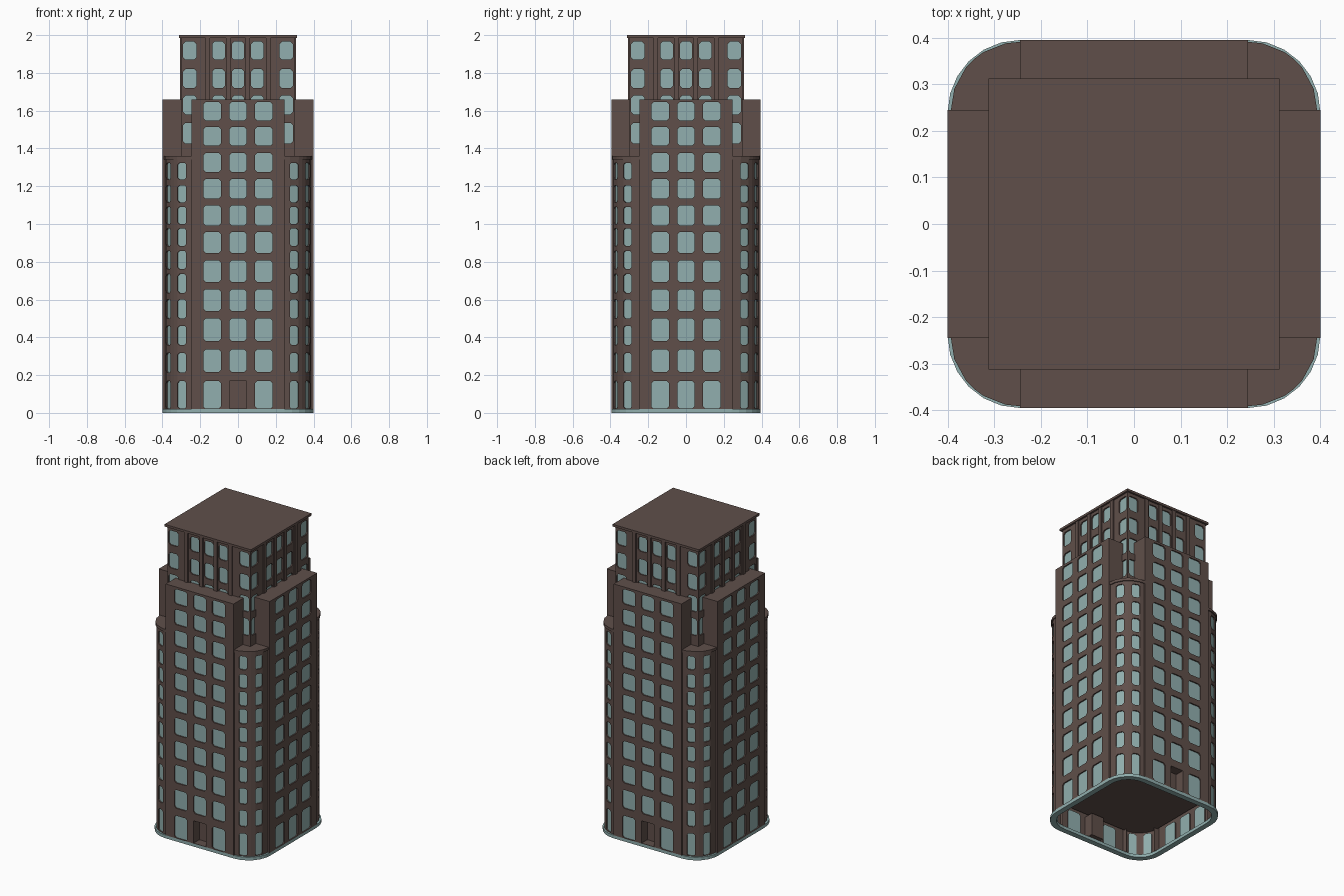
import bpy, bmesh, math
from mathutils import Vector

if "Cube" in bpy.data.objects:
    bpy.data.objects.remove(bpy.data.objects["Cube"])


def material(name, rgb):
    m = bpy.data.materials.new(name)
    m.diffuse_color = (*rgb, 1)
    m.use_nodes = True
    m.node_tree.nodes["Principled BSDF"].inputs["Base Color"].default_value = m.diffuse_color
    return m


BROWN = material("brown_stone", (0.116, 0.078, 0.068))
TEAL = material("pale_teal_glass", (0.285, 0.43, 0.425))


def finish(bm, name, mats=(BROWN, TEAL)):
    me = bpy.data.meshes.new(name)
    bm.to_mesh(me)
    bm.free()
    for m in mats:
        me.materials.append(m)
    ob = bpy.data.objects.new(name, me)
    bpy.context.collection.objects.link(ob)
    return ob


def face(bm, pts, mat=0):
    f = bm.faces.new([bm.verts.new(p) for p in pts])
    f.material_index = mat


def wall(bm, path, window_segs, z0, z1, rows, door_seg=None):
    """Wall along a plan path; chosen segments get a column of recessed windows."""
    for i, (a, b) in enumerate(zip(path, path[1:])):
        a, b = Vector((*a, 0)), Vector((*b, 0))
        d = (b - a).normalized()
        inward = Vector((-d.y, d.x, 0))
        w = (b - a).length

        def pt(u, z, depth=0):
            return a + d * u + inward * depth + Vector((0, 0, z))

        def panel(lo, hi):
            face(bm, [pt(0, lo), pt(w, lo), pt(w, hi), pt(0, hi)])

        if i not in window_segs:
            panel(z0, z1)
            continue
        z = z0
        for r, (lo, hi) in enumerate(rows):
            panel(z, lo)
            z = hi
            door = r == 0 and i == door_seg
            c = 0.001 if door else min(0.012, w * 0.2)
            depth = 0.06 if door else 0.008
            # chamfered opening
            o = [(c, lo), (w - c, lo), (w, lo + c), (w, hi - c),
                 (w - c, hi), (c, hi), (0, hi - c), (0, lo + c)]
            for corner, j, k in (((0, lo), 0, 7), ((w, lo), 2, 1),
                                 ((w, hi), 4, 3), ((0, hi), 6, 5)):
                face(bm, [pt(*corner), pt(*o[j]), pt(*o[k])])
            for j in range(8):
                p, q = o[j], o[(j + 1) % 8]
                face(bm, [pt(*p), pt(*q), pt(*q, depth), pt(*p, depth)])
            face(bm, [pt(*p, depth) for p in o], 0 if door else 1)
        panel(z, z1)


def turn(p, k):
    x, y = p
    for _ in range(k):
        x, y = -y, x
    return (x, y)


def rounded(hx, hy, r, n=6):
    """Rounded rectangle outline, counterclockwise."""
    out = []
    for k, (sx, sy) in enumerate(((1, 1), (-1, 1), (-1, -1), (1, -1))):
        for i in range(n + 1):
            t = math.pi / 2 * (k + i / n)
            out.append((sx * (hx - r) + r * math.cos(t), sy * (hy - r) + r * math.sin(t)))
    return out


def slab(name, outline, z0, z1, mat):
    bm = bmesh.new()
    face(bm, [(x, y, z1) for x, y in outline])
    face(bm, [(x, y, z0) for x, y in reversed(outline)])
    n = len(outline)
    for i in range(n):
        (ax, ay), (bx, by) = outline[i], outline[(i + 1) % n]
        face(bm, [(ax, ay, z0), (bx, by, z0), (bx, by, z1), (ax, ay, z1)])
    bmesh.ops.remove_doubles(bm, verts=bm.verts, dist=1e-5)
    return finish(bm, name, (mat,))


def box(name, x0, x1, y0, y1, z0, z1):
    return slab(name, [(x0, y0), (x1, y0), (x1, y1), (x0, y1)], z0, z1, BROWN)


# Base ring, open underneath
bm = bmesh.new()
outer, inner = rounded(0.40, 0.395, 0.155), rounded(0.365, 0.36, 0.125)
n = len(outer)
for i in range(n):
    a, b, c, d = outer[i], outer[(i + 1) % n], inner[(i + 1) % n], inner[i]
    face(bm, [(*a, 0), (*b, 0), (*b, 0.02), (*a, 0.02)])
    face(bm, [(*a, 0.02), (*b, 0.02), (*c, 0.02), (*d, 0.02)])
    face(bm, [(*d, 0.02), (*c, 0.02), (*c, 0), (*d, 0)])
    face(bm, [(*d, 0), (*c, 0), (*b, 0), (*a, 0)])
bmesh.ops.remove_doubles(bm, verts=bm.verts, dist=1e-5)
finish(bm, "base_ring", (TEAL,))

# Ground floor ceiling inside the hollow
slab("ground_floor_ceiling", rounded(0.386, 0.383, 0.14), 0.18, 0.185, BROWN)

# Four wings with three window columns; front and back have a door
centres = [0.276, 0.44, 0.597, 0.75, 0.902, 1.045, 1.186, 1.326, 1.464, 1.597]
rows = [(0.022, 0.168)]
for i, c in enumerate(centres):
    h = 0.06 - 0.0013 * i
    rows.append((c - h, c + h))
xs = [-0.245, -0.183, -0.09, -0.045, 0.045, 0.09, 0.183, 0.245]
for k, name in enumerate(("front_wing", "right_wing", "back_wing", "left_wing")):
    d = 0.40 if k % 2 else 0.395
    bm = bmesh.new()
    path = [(-0.245, -0.36)] + [(x, -d) for x in xs] + [(0.245, -0.36)]
    wall(bm, [turn(p, k) for p in path], (2, 4, 6), 0.02, 1.66, rows,
         None if k % 2 else 4)
    # exposed upper sides and roof
    wall(bm, [turn(p, k) for p in ((-0.245, -0.24), (-0.245, -0.36))], (), 1.34, 1.66, [])
    wall(bm, [turn(p, k) for p in ((0.245, -0.36), (0.245, -0.24))], (), 1.34, 1.66, [])
    roof = [(-0.245, -d), (0.245, -d), (0.245, -0.28), (-0.245, -0.28)]
    face(bm, [(*turn(p, k), 1.66) for p in roof])
    finish(bm, name)

# Rounded corner bays with two window columns and a cap
corner_rows = [(0.022, 0.168)]
for i, c in enumerate((0.265, 0.41, 0.55, 0.685, 0.81, 0.93, 1.045, 1.16, 1.28)):
    h = 0.052 - 0.001 * i
    corner_rows.append((c - h, c + h))
angles = [0, 12, 32, 42, 52, 72, 90]
for sx, sy, name in ((1, -1, "front_right"), (-1, -1, "front_left"),
                     (1, 1, "back_right"), (-1, 1, "back_left")):
    def arc(rx, ry):
        pts = [(sx * (0.245 + rx * math.sin(math.radians(t))),
                sy * (0.245 + ry * math.cos(math.radians(t)))) for t in angles]
        return pts if sx * sy < 0 else pts[::-1]
    bm = bmesh.new()
    wall(bm, arc(0.142, 0.14), (1, 4), 0.02, 1.345, corner_rows)
    finish(bm, name + "_corner_bay")
    slab(name + "_corner_cap", arc(0.148, 0.146) + [(sx * 0.24, sy * 0.24)], 1.342, 1.36, BROWN)

# Upper tower
tower_rows = [(1.425, 1.535), (1.58, 1.68), (1.72, 1.82), (1.87, 1.965)]
half = [0.033, 0.07, 0.135, 0.22, 0.29, 0.30]
cols = [-x for x in reversed(half)] + half
bm = bmesh.new()
for k in range(4):
    wall(bm, [turn((x, -0.30), k) for x in cols], (1, 3, 5, 7, 9), 1.34, 1.99, tower_rows)
finish(bm, "upper_tower")
box("tower_roof", -0.312, 0.312, -0.312, 0.312, 1.985, 2.0)

# Slim pilasters between the tower windows
for k in range(4):
    for x, w in ((-0.16, 0.012), (-0.052, 0.012), (0.052, 0.012), (0.16, 0.012)):
        a, b = turn((x - w, -0.308), k), turn((x + w, -0.295), k)
        box("tower_pilaster", min(a[0], b[0]), max(a[0], b[0]),
            min(a[1], b[1]), max(a[1], b[1]), 1.6, 1.987)
